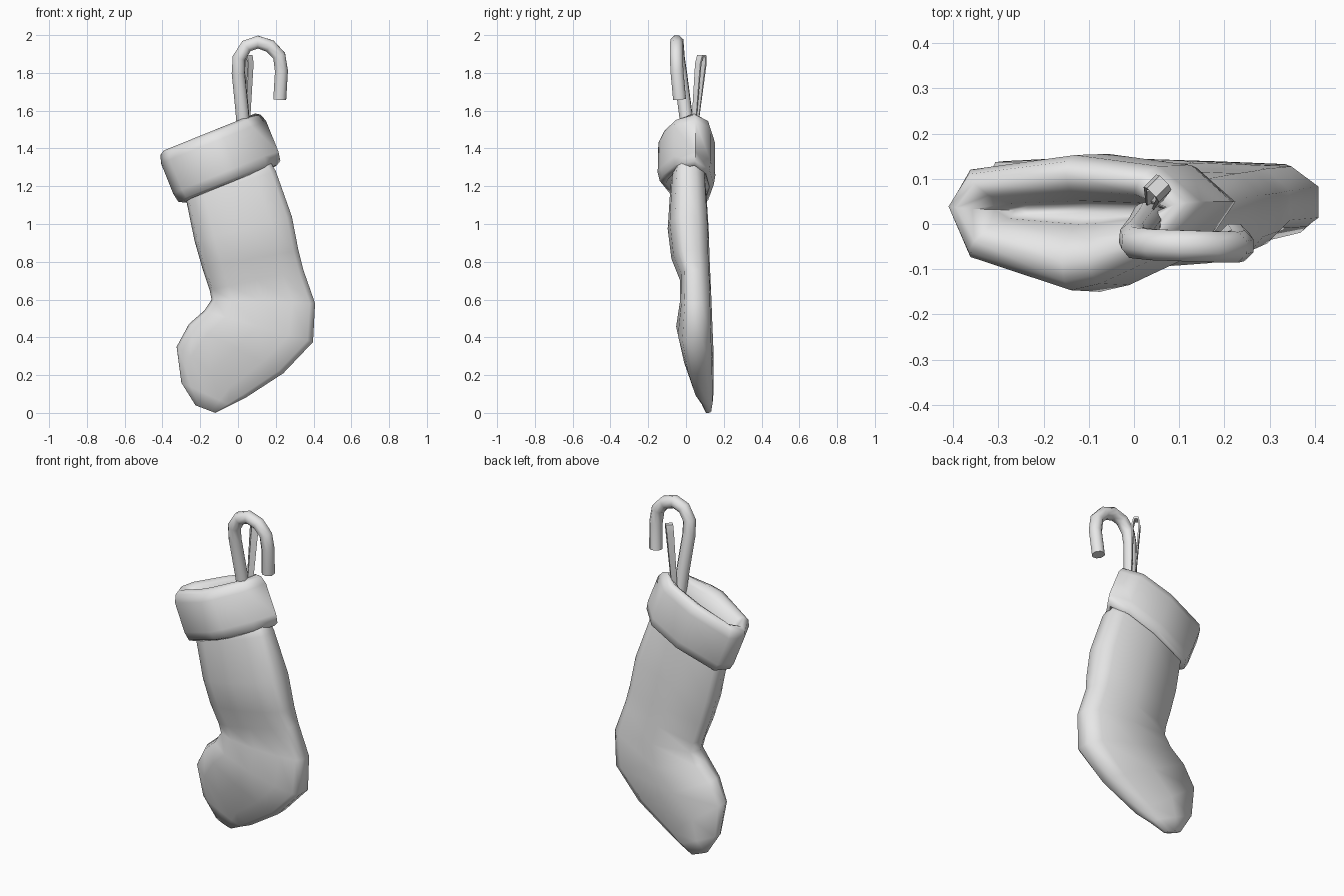
import bpy, bmesh, math
from mathutils import Vector, Matrix

cube = bpy.data.objects.get("Cube")
if cube:
    bpy.data.objects.remove(cube, do_unlink=True)

grey = bpy.data.materials.new("plain_grey")
grey.use_nodes = True
grey.diffuse_color = (0.8, 0.8, 0.8, 1)
grey.node_tree.nodes["Principled BSDF"].inputs["Base Color"].default_value = (0.8, 0.8, 0.8, 1)


def smooth(obj, angle):
    bpy.ops.object.select_all(action='DESELECT')
    obj.select_set(True)
    bpy.context.view_layer.objects.active = obj
    bpy.ops.object.shade_smooth_by_angle(angle=math.radians(angle))


def loft(name, rings, cap_start=True, angle=85):
    """Skin a list of equal-sized rings into one object."""
    bm = bmesh.new()
    loops = [[bm.verts.new(p) for p in ring] for ring in rings]
    for a, b in zip(loops, loops[1:]):
        for i in range(len(a)):
            j = (i + 1) % len(a)
            bm.faces.new((a[i], a[j], b[j], b[i]))
    if cap_start:
        bm.faces.new(loops[0])
    bm.faces.new(loops[-1])
    bmesh.ops.recalc_face_normals(bm, faces=bm.faces)
    mesh = bpy.data.meshes.new(name)
    bm.to_mesh(mesh)
    bm.free()
    obj = bpy.data.objects.new(name, mesh)
    bpy.context.collection.objects.link(obj)
    mesh.materials.append(grey)
    smooth(obj, angle)


# Stocking: sections from cuff to toe, as instep x z, heel x z, front / edge / back y
sections = [
    (-0.28, 1.25, 0.13, 1.40, -0.06, 0.03, 0.09),
    (-0.275, 1.13, 0.20, 1.28, -0.082, 0.03, 0.105),
    (-0.23, 0.91, 0.285, 1.04, -0.097, 0.04, 0.12),
    (-0.19, 0.77, 0.32, 0.86, -0.077, 0.045, 0.125),
    (-0.15, 0.65, 0.345, 0.76, -0.033, 0.05, 0.13),
    (-0.14, 0.60, 0.408, 0.58, -0.032, 0.06, 0.135),
    (-0.18, 0.54, 0.397, 0.375, -0.052, 0.065, 0.14),
    (-0.26, 0.47, 0.24, 0.21, -0.018, 0.08, 0.145),
    (-0.325, 0.35, 0.04, 0.08, 0.035, 0.09, 0.145),
    (-0.30, 0.16, -0.04, 0.04, 0.075, 0.105, 0.145),
    (-0.225, 0.04, -0.12, 0.0, 0.10, 0.115, 0.135),
]
# Rounded front and flat back: position across, bulge (positive is front)
outline = [(0, -0.1), (0.03, 0.45), (0.2, 0.85), (0.5, 1), (0.78, 0.92), (0.95, 0.72),
           (1, 0.5), (1, -0.3), (0.89, -0.9), (0.5, -1), (0.05, -0.85)]
rings = []
for x0, z0, x1, z1, front, edge, back in sections:
    ring = []
    for t, b in outline:
        y = edge + (front - edge) * b if b > 0 else edge - (back - edge) * b
        ring.append((x0 + (x1 - x0) * t, y, z0 + (z1 - z0) * t))
    rings.append(ring)
loft("stocking_body", rings)

# Cuff: tilted rounded band with a narrow opening, hanging lower at the back
cuff_outline = [(-0.30, 0.04), (-0.25, 0.122), (0, 0.155), (0.2, 0.13), (0.30, 0.05),
                (0.22, -0.065), (0.06, -0.135), (-0.01, -0.15), (-0.25, -0.075)]
# Length scale, depth scale, height
cuff_profile = [(0.7, 0.5, -0.10), (0.88, 0.75, -0.153), (0.97, 0.94, -0.138),
                (1, 1, -0.09), (1, 0.98, 0.08), (0.95, 0.87, 0.122), (0.87, 0.64, 0.137),
                (0.77, 0.36, 0.115), (0.68, 0.17, 0.05), (0.6, 0.1, -0.01)]
tilt = Matrix.Translation((-0.10, 0, 1.36)) @ Matrix.Rotation(math.radians(-22), 4, 'Y')
rings = []
for s, d, h in cuff_profile:
    sag = 0.15 if h < -0.05 else 0
    rings.append([tilt @ Vector((u * s, 0.03 + (v - 0.03) * d, h - sag * max(v, 0)))
                  for u, v in cuff_outline])
loft("cuff", rings, cap_start=False)

# Hooked cane standing in the opening
path = [(0.035, 0.02, 1.42), (0.022, -0.004, 1.6), (0.002, -0.03, 1.8), (0.006, -0.042, 1.88),
        (0.045, -0.046, 1.942), (0.105, -0.048, 1.963), (0.17, -0.05, 1.942),
        (0.218, -0.051, 1.89), (0.23, -0.048, 1.81), (0.221, -0.034, 1.66)]
curve = bpy.data.curves.new("cane", 'CURVE')
curve.dimensions = '3D'
curve.bevel_depth = 0.037
curve.bevel_resolution = 2
curve.use_fill_caps = True
spline = curve.splines.new('POLY')
spline.points.add(len(path) - 1)
for point, co in zip(spline.points, path):
    point.co = (*co, 1)
cane = bpy.data.objects.new("cane", curve)
bpy.context.collection.objects.link(cane)
curve.materials.append(grey)
bpy.ops.object.select_all(action='DESELECT')
cane.select_set(True)
bpy.context.view_layer.objects.active = cane
bpy.ops.object.convert(target='MESH')
smooth(bpy.context.object, 50)

# Hanging loop: thin ribbon leaning back and turned edge-on to the diagonal
across = Vector((0.707, -0.707, 0))
along = Vector((0.707, 0.707, 0))
loop_path = [(-0.008, 1.45), (-0.024, 1.85), (-0.014, 1.895), (0.014, 1.895), (0.024, 1.85), (0.008, 1.45)]
rings = []
for s, z in loop_path:
    rise = (z - 1.45) / 0.445
    centre = Vector((0.043 + 0.01 * rise, 0.04 + 0.043 * rise, z))
    half = along * (0.014 + 0.006 * rise)
    outer = centre + across * s
    inner = centre + across * s * 0.6 - Vector((0, 0, 0.012 if z > 1.87 else 0))
    rings.append([outer - half, outer + half, inner + half, inner - half])
loft("hanging_loop", rings, angle=40)
